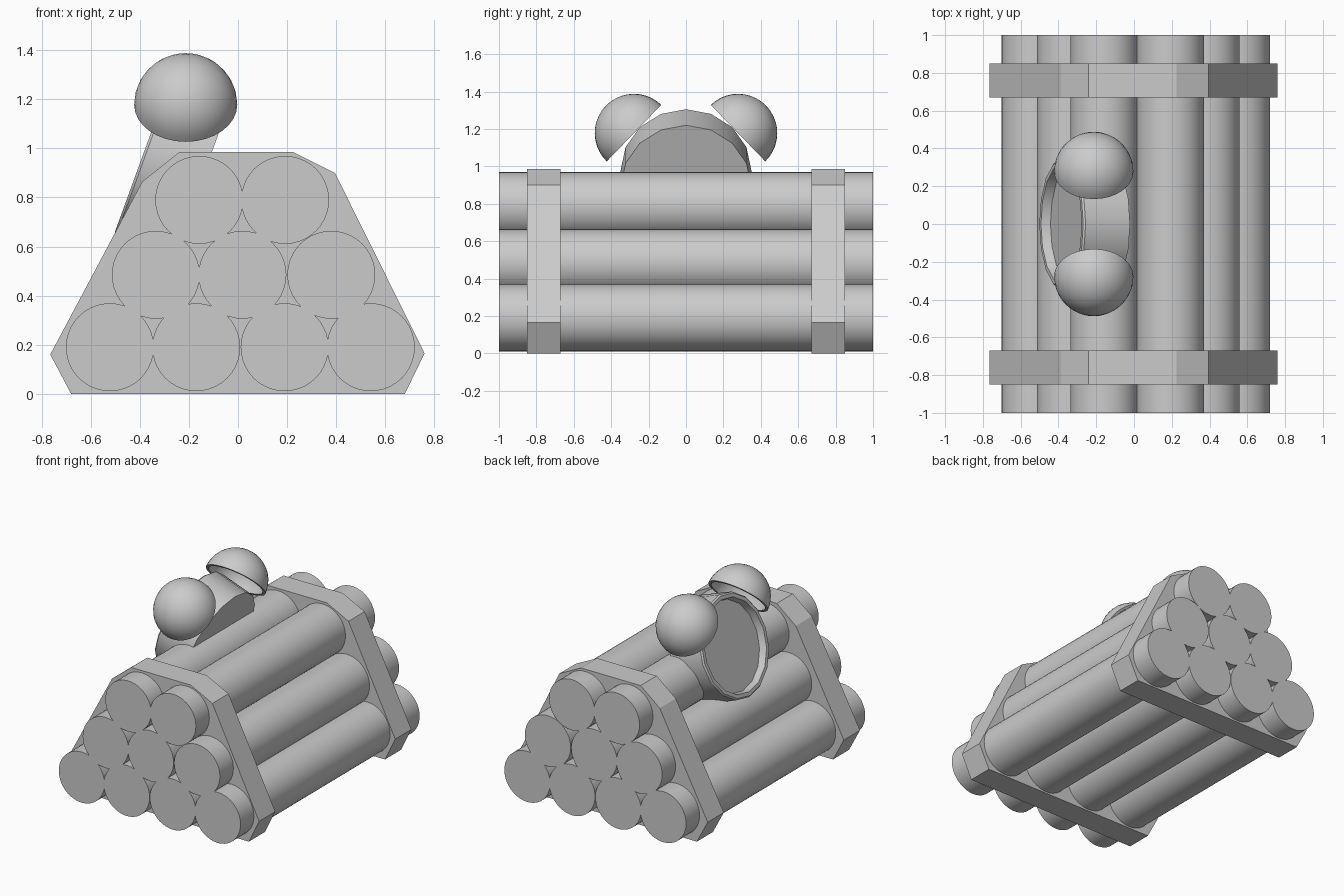
import bpy, bmesh
from math import radians, sin, cos, pi
from mathutils import Matrix

if "Cube" in bpy.data.objects:
    bpy.data.objects.remove(bpy.data.objects["Cube"])


def finish(name, bm, matrix, smooth=True):
    bmesh.ops.remove_doubles(bm, verts=bm.verts, dist=1e-5)
    bmesh.ops.recalc_face_normals(bm, faces=bm.faces)
    mesh = bpy.data.meshes.new(name)
    bm.to_mesh(mesh)
    bm.free()
    ob = bpy.data.objects.new(name, mesh)
    bpy.context.collection.objects.link(ob)
    ob.matrix_world = matrix
    if smooth:
        bpy.ops.object.select_all(action='DESELECT')
        ob.select_set(True)
        bpy.context.view_layer.objects.active = ob
        bpy.ops.object.shade_smooth_by_angle(angle=radians(30))
    return ob


def lathe(name, profile, sides, matrix):
    """Revolve (radius, height) points around local z."""
    bm = bmesh.new()
    verts = [bm.verts.new((r, 0, h)) for r, h in profile]
    edges = [bm.edges.new(pair) for pair in zip(verts, verts[1:])]
    bmesh.ops.spin(bm, geom=verts + edges, cent=(0, 0, 0), axis=(0, 0, 1),
                   angle=2 * pi, steps=sides, use_merge=True)
    return finish(name, bm, matrix)


# Stacked sticks in rows of four, three and two
R = 0.179
rows = [(0.19, (-0.522, -0.17, 0.19, 0.541)),
        (0.485, (-0.335, 0.018, 0.38)),
        (0.79, (-0.158, 0.192))]
for z, xs in rows:
    for x in xs:
        bm = bmesh.new()
        bmesh.ops.create_cone(bm, cap_ends=True, segments=40,
                              radius1=R, radius2=R, depth=2)
        finish("stick", bm, Matrix.Translation((x, 0, z)) @ Matrix.Rotation(pi / 2, 4, 'X'))

# Two straps around the stack
outline = [(-0.68, 0), (0.68, 0), (0.76, 0.165), (0.395, 0.9),
           (0.225, 0.985), (-0.24, 0.985), (-0.39, 0.865), (-0.765, 0.16)]
for y in (-0.85, 0.67):
    bm = bmesh.new()
    face = bm.faces.new([bm.verts.new((x, 0, z)) for x, z in outline])
    ext = bmesh.ops.extrude_face_region(bm, geom=[face], use_keep_orig=True)
    bmesh.ops.translate(bm, vec=(0, 0.18, 0),
                        verts=[g for g in ext["geom"] if isinstance(g, bmesh.types.BMVert)])
    finish("strap", bm, Matrix.Translation((0, y, 0)), smooth=False)

# Tilted clock body with a recessed face
lathe("clock_body",
      [(0, -0.26), (0.35, -0.26), (0.35, -0.01), (0.34, 0), (0.315, 0), (0.305, -0.05), (0, -0.05)],
      16, Matrix.Translation((-0.385, 0, 0.98)) @ Matrix.Rotation(radians(-70), 4, 'Y'))

# Two hollow bells leaning outwards
def arc(r, n=10):
    return [(r * cos(i * pi / 2 / n), r * sin(i * pi / 2 / n)) for i in range(n + 1)]


for side in (-1, 1):
    lathe("bell", arc(0.21)[::-1] + arc(0.19), 32,
          Matrix.Translation((-0.213, side * 0.278, 1.178))
          @ Matrix.Rotation(radians(-46 * side), 4, 'X'))
